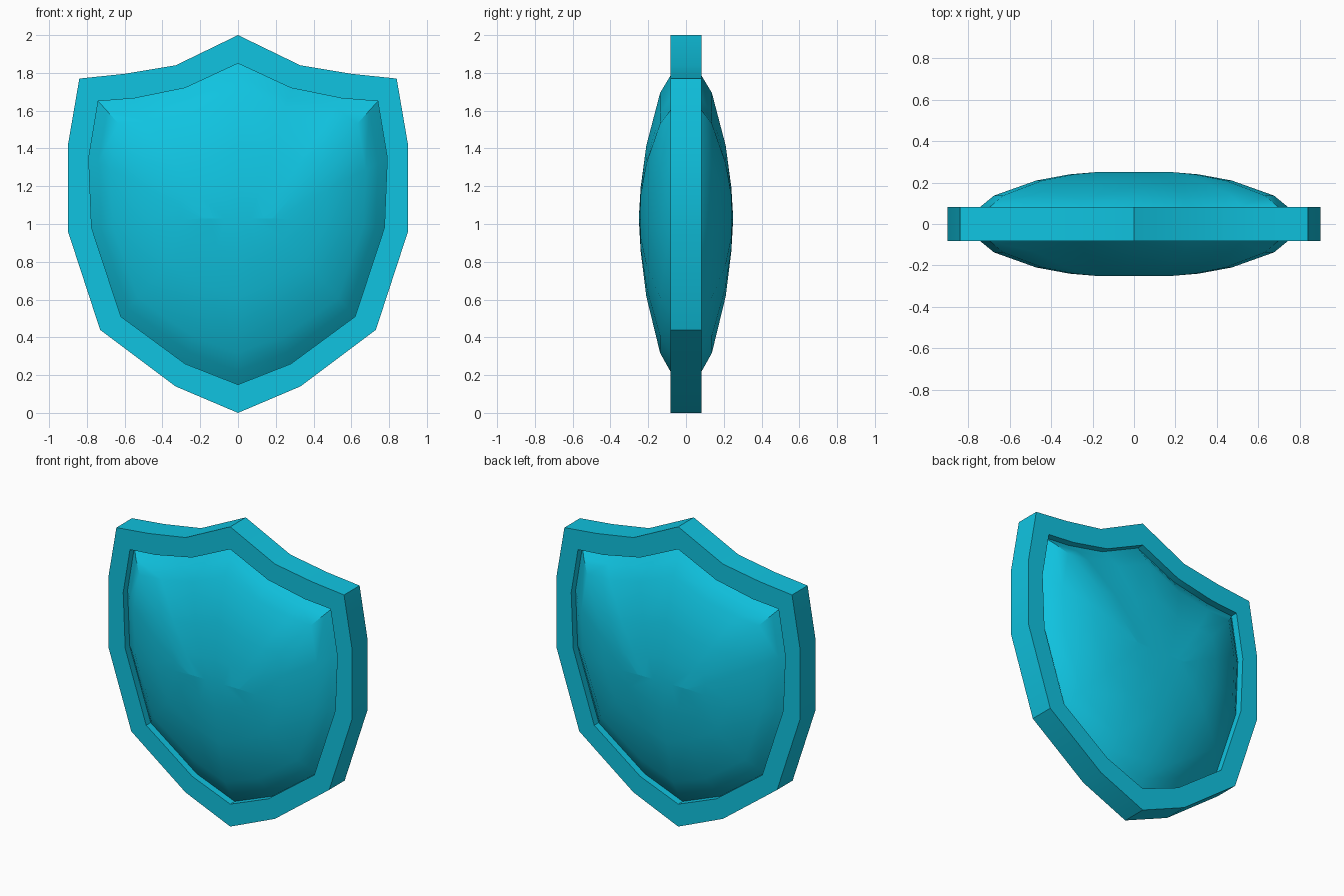
import bpy, bmesh, math

if "Cube" in bpy.data.objects:
    bpy.data.objects.remove(bpy.data.objects["Cube"])

# Right half outlines (x, z), top point to bottom point
OUTER = [(0, 2), (.33, 1.84), (.6, 1.795), (.84, 1.77), (.9, 1.42), (.9, .96), (.73, .44), (.33, .14), (0, 0)]
INNER = [(0, 1.85), (.28, 1.72), (.55, 1.665), (.74, 1.65), (.79, 1.35), (.775, .98), (.62, .51), (.28, .26), (0, .15)]
RIM_Y, EDGE_Y = .082, .035

mat = bpy.data.materials.new("cyan")
mat.diffuse_color = (.005, .55, .75, 1)
mat.use_nodes = True
mat.node_tree.nodes["Principled BSDF"].inputs["Base Color"].default_value = mat.diffuse_color


def mirrored(half):
    return half + [(-x, z) for x, z in half[-2:0:-1]]


def ring(outline, y):
    return [(x, y, z) for x, z in mirrored(outline)]


def loft(name, rings, angle):
    bm = bmesh.new()
    loops = [[bm.verts.new(p) for p in r] for r in rings]
    n = len(rings[0])
    for a, b in zip(loops, loops[1:]):
        for i in range(n):
            j = (i + 1) % n
            bm.faces.new((a[i], a[j], b[j], b[i]))
    bmesh.ops.remove_doubles(bm, verts=bm.verts[:], dist=1e-4)
    # Orient faces by the front/back or outward direction
    bmesh.ops.recalc_face_normals(bm, faces=bm.faces[:])
    ref = max(bm.faces, key=lambda f: abs(f.calc_center_median().y) if name != "rim" else f.calc_center_median().x)
    c = ref.calc_center_median()
    if (ref.normal.x if name == "rim" else ref.normal.y * c.y) < 0:
        bmesh.ops.reverse_faces(bm, faces=bm.faces[:])
    mesh = bpy.data.meshes.new(name)
    bm.to_mesh(mesh)
    bm.free()
    ob = bpy.data.objects.new(name, mesh)
    bpy.context.collection.objects.link(ob)
    mesh.materials.append(mat)
    bpy.ops.object.select_all(action='DESELECT')
    ob.select_set(True)
    bpy.context.view_layer.objects.active = ob
    bpy.ops.object.shade_smooth_by_angle(angle=math.radians(angle))


# Thick border with short inner walls down to the panels
loft("rim", [ring(INNER, -EDGE_Y), ring(INNER, -RIM_Y), ring(OUTER, -RIM_Y),
             ring(OUTER, RIM_Y), ring(INNER, RIM_Y), ring(INNER, EDGE_Y)], 20)


# Domed panels, shrinking towards a short horizontal centre line
def panel_ring(s, y):
    return [(x * (.24 + .76 * s), y, 1.03 + (z - 1.03) * s) for x, z in mirrored(INNER)]


for name, side in (("front_panel", -1), ("back_panel", 1)):
    loft(name, [panel_ring(s, side * y) for s, y in
                ((1, EDGE_Y), (.92, .083), (.81, .137), (.47, .21), (.2, .24), (0, .25))], 40)
